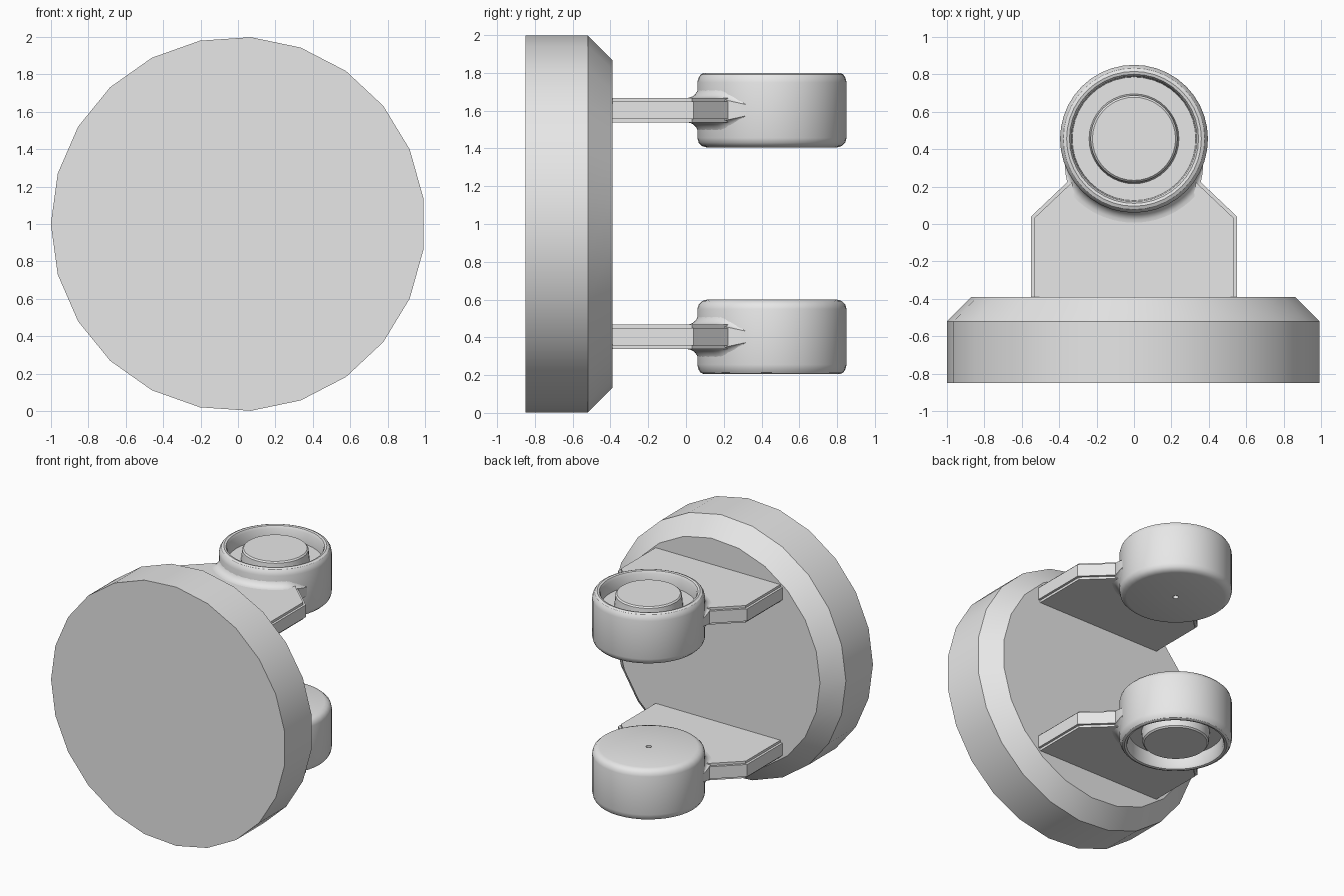
import bpy, bmesh, math
from mathutils import Matrix, Vector

cube = bpy.data.objects.get("Cube")
if cube:
    bpy.data.objects.remove(cube, do_unlink=True)

grey = bpy.data.materials.new("plain grey")
grey.use_nodes = True
colour = (0.8, 0.8, 0.8, 1)
grey.diffuse_color = colour
grey.node_tree.nodes["Principled BSDF"].inputs["Base Color"].default_value = colour


def finish(name, bm, matrix):
    """Turn a bmesh into a placed, shaded object."""
    bmesh.ops.remove_doubles(bm, verts=bm.verts, dist=1e-5)
    bm.transform(matrix)
    bmesh.ops.recalc_face_normals(bm, faces=bm.faces)
    mesh = bpy.data.meshes.new(name)
    bm.to_mesh(mesh)
    bm.free()
    mesh.materials.append(grey)
    obj = bpy.data.objects.new(name, mesh)
    bpy.context.collection.objects.link(obj)
    bpy.ops.object.select_all(action='DESELECT')
    obj.select_set(True)
    bpy.context.view_layer.objects.active = obj
    bpy.ops.object.shade_smooth_by_angle(angle=math.radians(32))
    return obj


def lathe(profile, sides):
    """Revolve (radius, height) points around z."""
    bm = bmesh.new()
    verts = [bm.verts.new((-r, 0, z)) for r, z in profile]
    edges = [bm.edges.new(pair) for pair in zip(verts, verts[1:])]
    bmesh.ops.spin(bm, geom=verts + edges, axis=(0, 0, 1), cent=(0, 0, 0),
                   angle=math.tau, steps=sides, use_merge=True)
    return bm


# Large faceted disc with a chamfered back edge
disc = [(0, -0.85), (1, -0.85), (1, -0.52), (0.87, -0.39), (0, -0.39)]
lay_back = Matrix(((1, 0, 0, 0), (0, 0, 1, 0), (0, 1, 0, 1), (0, 0, 0, 1)))
finish("wall_disc", lathe(disc, 23), lay_back)

# Cup: pin hole below, rounded wall, open groove and central boss above
cup = [(0, -0.1), (0.02, -0.1), (0.02, -0.197), (0.345, -0.197), (0.37, -0.19),
       (0.388, -0.172), (0.395, -0.147), (0.395, 0.147), (0.389, 0.172),
       (0.377, 0.19), (0.36, 0.197), (0.345, 0.193), (0.335, 0.175),
       (0.33, 0.09), (0.24, 0.09), (0.232, 0.17), (0.222, 0.18), (0, 0.18)]
half_outline = [(0.55, -0.42), (0.55, 0.04), (0.36, 0.22), (0.28, 0.3)]


def arm_plate():
    """Tapered plate with softened long edges."""
    bm = bmesh.new()
    outline = half_outline + [(-x, y) for x, y in reversed(half_outline)]
    face = bm.faces.new([bm.verts.new((x, y, -0.065)) for x, y in outline])
    up = bmesh.ops.extrude_face_region(bm, geom=[face])["geom"]
    bmesh.ops.translate(bm, vec=(0, 0, 0.13),
                        verts=[g for g in up if isinstance(g, bmesh.types.BMVert)])
    rims = [e for e in bm.edges
            if abs(e.verts[0].co.z - e.verts[1].co.z) < 0.01
            and abs(e.verts[0].co.x + e.verts[1].co.x) > 0.1]
    bmesh.ops.bevel(bm, geom=rims, offset=0.018, segments=2, affect='EDGES')
    return bm


def fillet():
    """Concave collar on the arm side of the cup, fading out at its ends."""
    bm = bmesh.new()
    steps, arc, rows = 28, 6, []
    curve = []
    for i in range(arc + 1):
        a = math.pi / 2 * i / arc
        curve.append((0.06 * (1 - math.sin(a)), 0.065 + 0.07 * (1 - math.cos(a))))
    section = [(d, -h) for d, h in reversed(curve)] + curve
    for i in range(steps + 1):
        t = 2 * i / steps - 1
        angle = -math.pi / 2 + t * math.radians(72)
        fade = min(1, (1 - abs(t)) * 3)
        rows.append([bm.verts.new(((0.388 + d * fade) * math.cos(angle),
                                   (0.388 + d * fade) * math.sin(angle),
                                   h * (0.4 + 0.6 * fade)))
                     for d, h in section])
    for a, b in zip(rows, rows[1:]):
        for i in range(len(section) - 1):
            bm.faces.new((a[i], a[i + 1], b[i + 1], b[i]))
    return bm


# Two mirrored arms, the cups opening away from each other
for name, side in (("upper", 1), ("lower", -1)):
    flip = Matrix.Diagonal((1, 1, side, 1))
    at_arm = Matrix.Translation(Vector((0, 0, 1.0025 + 0.6 * side))) @ flip
    at_cup = Matrix.Translation(Vector((0, 0.455, 1.0025 + 0.6 * side))) @ flip
    finish(name + "_arm", arm_plate(), at_arm)
    finish(name + "_cup", lathe(cup, 40), at_cup)
    finish(name + "_fillet", fillet(), at_cup)
